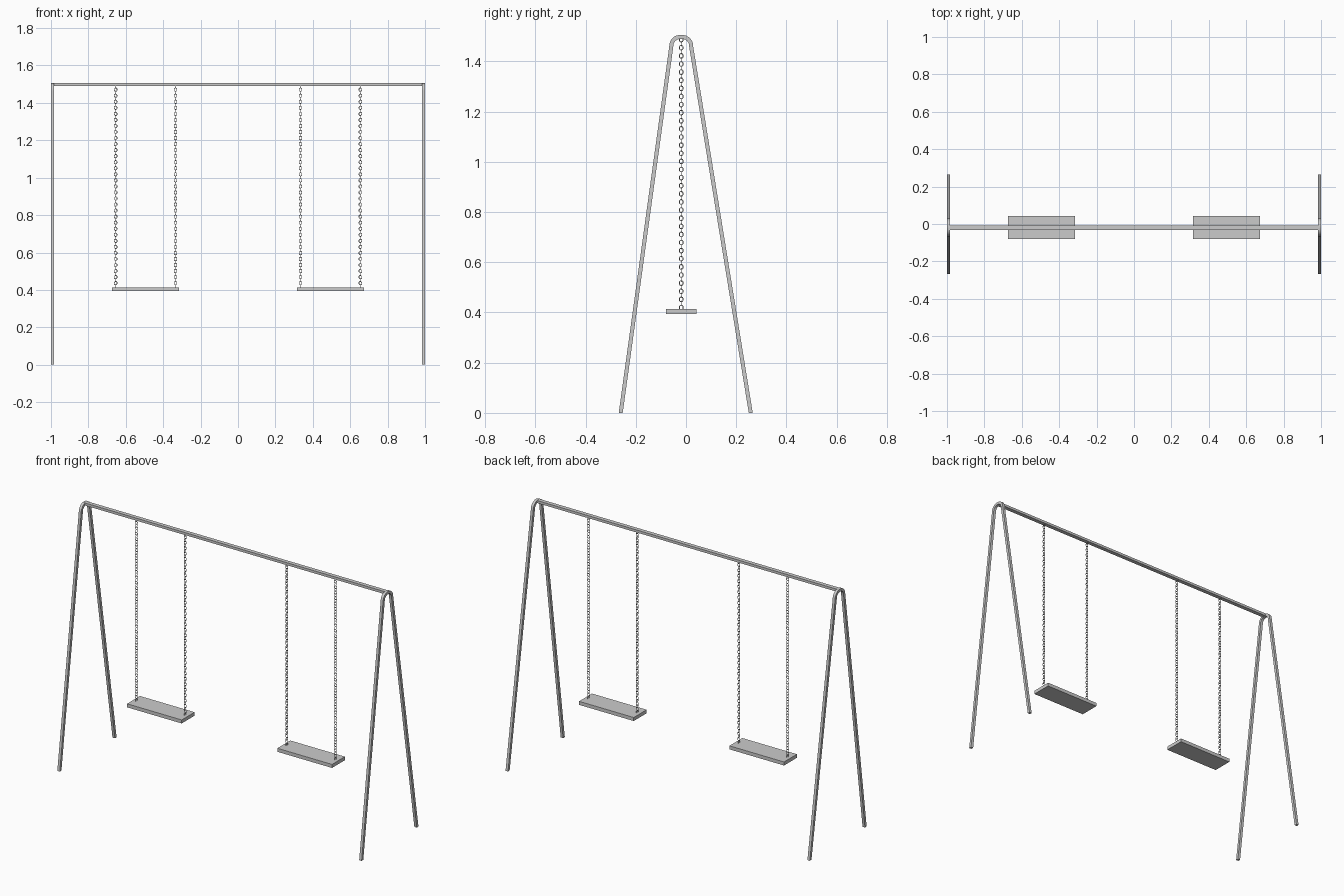
import bpy, bmesh, math
from mathutils import Vector, Matrix

if "Cube" in bpy.data.objects:
    bpy.data.objects.remove(bpy.data.objects["Cube"])

CY = -0.019          # line of the top bar, chains and seats
X = Vector((1, 0, 0))


def sweep(bm, path, r, sides, closed=False, mat=Matrix()):
    """Tube with a regular cross-section along a path lying in the YZ plane."""
    n, rings = len(path), []
    for i, p in enumerate(path):
        a = path[(i - 1) % n] if closed or i > 0 else p
        b = path[(i + 1) % n] if closed or i < n - 1 else p
        side = (b - a).normalized().cross(X)
        ring = []
        for k in range(sides):
            t = math.tau * (k + 0.5) / sides
            q = p + r * (math.cos(t) * X + math.sin(t) * side)
            if not closed and i in (0, n - 1):
                q.z = 0          # feet cut level with the floor
            ring.append(bm.verts.new(mat @ q))
        rings.append(ring)
    for i in range(n if closed else n - 1):
        a, b = rings[i], rings[(i + 1) % n]
        for k in range(sides):
            j = (k + 1) % sides
            bm.faces.new((a[k], a[j], b[j], b[k]))
    if not closed:
        bm.faces.new(rings[0])
        bm.faces.new(rings[-1])


def to_mesh(bm, name):
    bmesh.ops.recalc_face_normals(bm, faces=bm.faces[:])
    me = bpy.data.meshes.new(name)
    bm.to_mesh(me)
    bm.free()
    return me


def box(name, size):
    bm = bmesh.new()
    bmesh.ops.create_cube(bm, size=1, matrix=Matrix.Diagonal((*size, 1)))
    return to_mesh(bm, name)


def add(name, me, loc=(0, 0, 0), smooth=False):
    ob = bpy.data.objects.new(name, me)
    bpy.context.collection.objects.link(ob)
    ob.location = loc
    if smooth:
        bpy.ops.object.select_all(action='DESELECT')
        ob.select_set(True)
        bpy.context.view_layer.objects.active = ob
        bpy.ops.object.shade_smooth_by_angle(angle=math.radians(40))
    return ob


# A-shaped leg frames of square tube with a rounded top
path = [Vector((0, -0.26, 0))]
for i in range(17):
    t = math.pi * (1 - i / 16)
    c, s = math.cos(t), math.sin(t)
    path.append(Vector((0, CY + 0.04 * math.copysign(abs(c) ** 0.9, c),
                        1.457 + 0.041 * abs(s) ** 0.9)))
path.append(Vector((0, 0.258, 0)))
bm = bmesh.new()
sweep(bm, path, 0.008 * math.sqrt(2), 4)
frame = to_mesh(bm, "leg_frame")
add("left_leg_frame", frame, (-0.992, 0, 0), True)
add("right_leg_frame", frame, (0.992, 0, 0), True)

# Top bar
add("top_bar", box("top_bar", (1.984, 0.024, 0.015)), (0, CY, 1.498))

# Chain of interlocking links, alternating by a quarter turn
link = []
for i in range(12):
    t = math.tau * (i + 0.5) / 12
    link.append(Vector((0, 0.0075 * math.cos(t),
                        0.0075 * math.sin(t) + math.copysign(0.002, math.sin(t)))))
bm = bmesh.new()
count, z0, z1 = 67, 0.42, 1.487
for i in range(count):
    z = z0 + (z1 - z0) * i / (count - 1)
    m = Matrix.Translation((0, 0, z)) @ Matrix.Rotation(math.pi / 2 * (i % 2), 4, 'Z')
    sweep(bm, link, 0.0016, 6, True, m)
chain = to_mesh(bm, "chain")

# Two swings, each a seat plank on two chains
seat = box("seat", (0.359, 0.121, 0.021))
for side, s in (("left", -1), ("right", 1)):
    add(side + "_seat", seat, (s * 0.494, CY, 0.4035))
    add(side + "_inner_chain", chain, (s * 0.334, CY, 0), True)
    add(side + "_outer_chain", chain, (s * 0.654, CY, 0), True)
